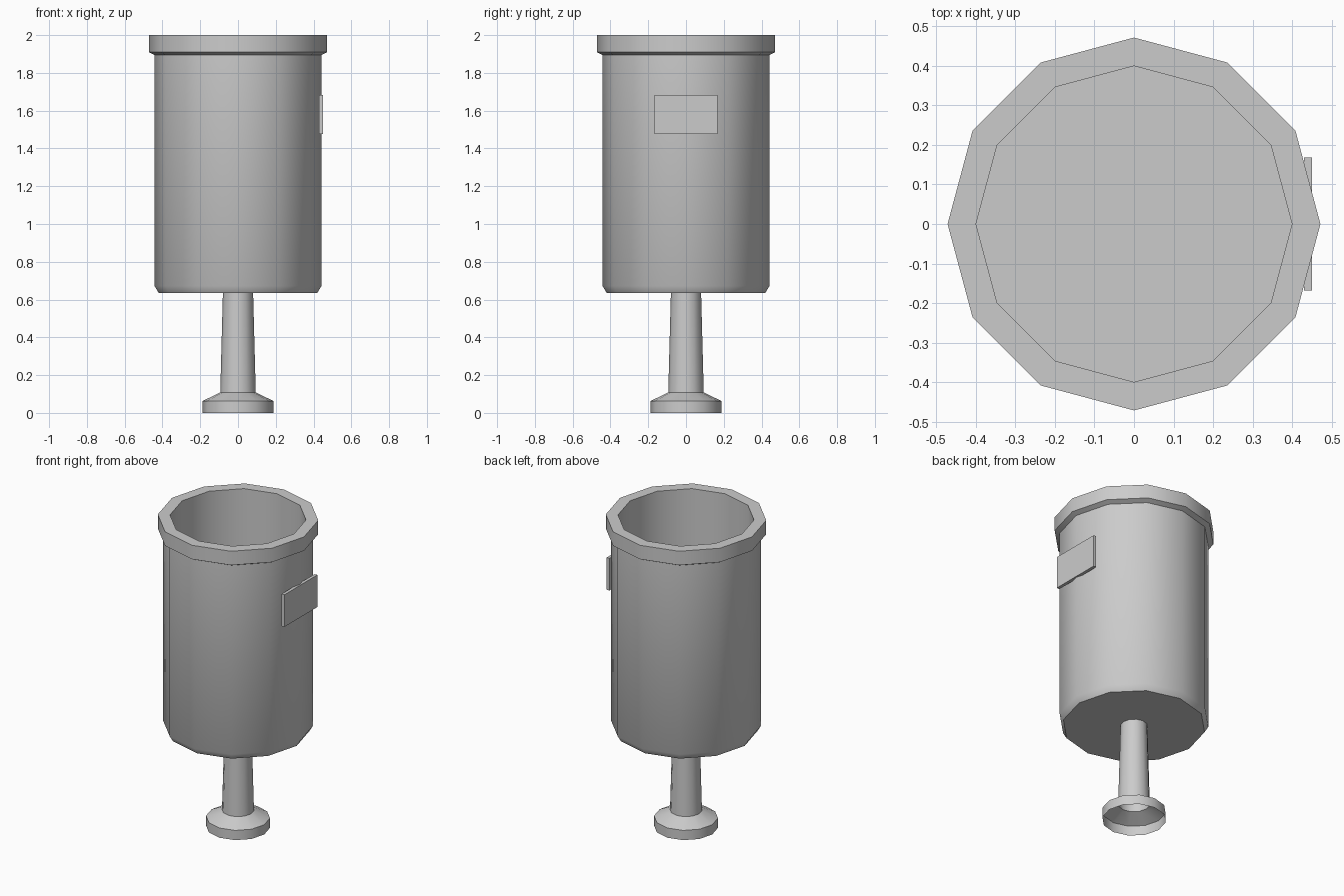
import bpy
import bmesh
from math import cos, sin, pi, radians

SIDES = 12

if "Cube" in bpy.data.objects:
    bpy.data.objects.remove(bpy.data.objects["Cube"], do_unlink=True)

grey = bpy.data.materials.new("light grey metal")
grey.use_nodes = True
colour = (0.6, 0.6, 0.6, 1)
grey.diffuse_color = colour
grey.node_tree.nodes["Principled BSDF"].inputs["Base Color"].default_value = colour


def finish(name, bm):
    mesh = bpy.data.meshes.new(name)
    bm.to_mesh(mesh)
    bm.free()
    mesh.materials.append(grey)
    obj = bpy.data.objects.new(name, mesh)
    bpy.context.collection.objects.link(obj)
    return obj


def lathe(name, profile, cap_start=False, cap_end=False):
    """Revolve (radius, height) points; walking upwards faces outwards."""
    bm = bmesh.new()
    angles = [2 * pi * i / SIDES for i in range(SIDES)]
    rings = [[bm.verts.new((r * cos(a), r * sin(a), z)) for a in angles]
             for r, z in profile]
    for low, high in zip(rings, rings[1:]):
        for i in range(SIDES):
            j = (i + 1) % SIDES
            bm.faces.new((low[i], low[j], high[j], high[i]))
    if cap_start:
        bm.faces.new(rings[0][::-1])
    if cap_end:
        bm.faces.new(rings[-1])
    obj = finish(name, bm)
    bpy.ops.object.select_all(action="DESELECT")
    bpy.context.view_layer.objects.active = obj
    obj.select_set(True)
    bpy.ops.object.shade_smooth_by_angle(angle=radians(35))
    return obj


# Open bin with chamfered bottom, thick rim and hollow inside
lathe("bin_body", [(0.42, 0.635), (0.442, 0.672), (0.442, 1.895),
                   (0.472, 1.91), (0.472, 2.0), (0.4, 2.0), (0.4, 0.68)],
      cap_start=True, cap_end=True)

# Hollow foot flaring out from a slightly tapered post
lathe("post_and_foot", [(0.188, 0), (0.188, 0.063), (0.094, 0.108),
                        (0.08, 0.635)])

# Flat plate on the left side of the bin
bm = bmesh.new()
bmesh.ops.create_cube(bm, size=1)
bmesh.ops.scale(bm, vec=(0.02, 0.336, 0.208), verts=bm.verts)
bmesh.ops.translate(bm, vec=(0.44, 0, 1.58), verts=bm.verts)
finish("side_plate", bm)
